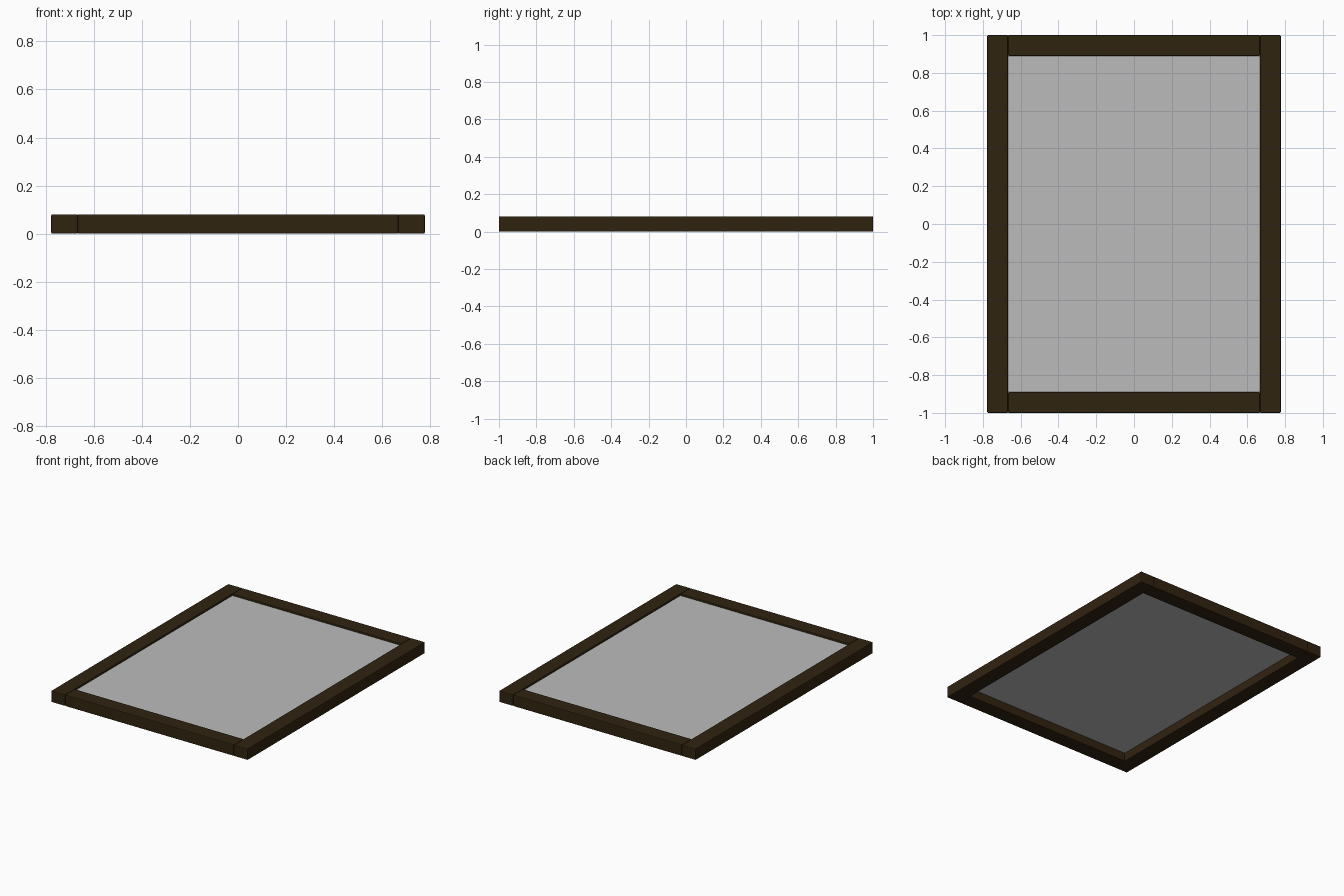
import bpy

if "Cube" in bpy.data.objects:
    bpy.data.objects.remove(bpy.data.objects["Cube"])


def material(name, rgb):
    m = bpy.data.materials.new(name)
    m.diffuse_color = (*rgb, 1)
    m.use_nodes = True
    m.node_tree.nodes["Principled BSDF"].inputs["Base Color"].default_value = m.diffuse_color
    return m


wood = material("dark wood", (0.030, 0.017, 0.005))
grey = material("grey panel", (0.50, 0.50, 0.50))


def box(name, lo, hi, mat, bevel=0.0):
    bpy.ops.mesh.primitive_cube_add(size=1, location=[(a + b) / 2 for a, b in zip(lo, hi)])
    ob = bpy.context.object
    ob.name = name
    ob.scale = [b - a for a, b in zip(lo, hi)]
    bpy.ops.object.transform_apply(location=False, rotation=False, scale=True)
    ob.data.materials.append(mat)
    if bevel:
        mod = ob.modifiers.new("soft edges", 'BEVEL')
        mod.width = bevel
        mod.segments = 2
    return ob


W, IN_X, IN_Y, H = 0.777, 0.667, 0.89, 0.081

# Long side stiles, full length
box("left_stile", (-W, -1, 0), (-IN_X, 1, H), wood, 0.005)
box("right_stile", (IN_X, -1, 0), (W, 1, H), wood, 0.005)

# Short rails fitted between the stiles
box("front_rail", (-IN_X, -1, 0), (IN_X, -IN_Y, H), wood, 0.005)
box("back_rail", (-IN_X, IN_Y, 0), (IN_X, 1, H), wood, 0.005)

# Thin panel set just below the top of the frame
box("panel", (-IN_X, -IN_Y, 0.061), (IN_X, IN_Y, 0.068), grey)
